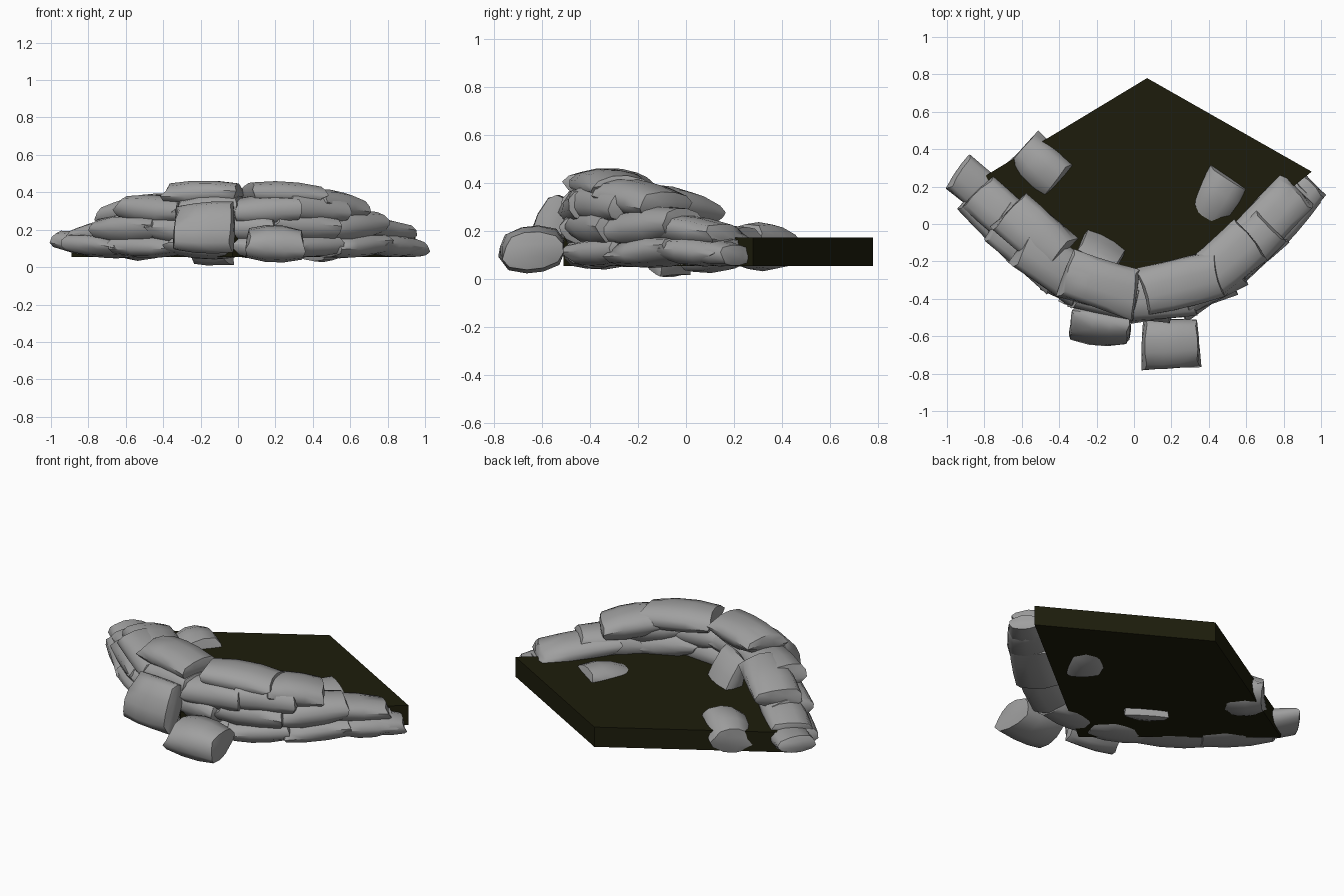
import bpy, bmesh, math, random
from mathutils import Vector, Euler

if "Cube" in bpy.data.objects:
    bpy.data.objects.remove(bpy.data.objects["Cube"])

random.seed(11)


def material(name, rgb):
    m = bpy.data.materials.new(name)
    m.diffuse_color = (*rgb, 1)
    m.use_nodes = True
    m.node_tree.nodes["Principled BSDF"].inputs["Base Color"].default_value = m.diffuse_color
    return m


STONE = material("grey stone", (0.35, 0.35, 0.35))
EARTH = material("dark earth", (0.0125, 0.012, 0.0035))


def finish(name, bm, mat):
    bmesh.ops.recalc_face_normals(bm, faces=bm.faces)
    me = bpy.data.meshes.new(name)
    bm.to_mesh(me)
    bm.free()
    me.materials.append(mat)
    ob = bpy.data.objects.new(name, me)
    bpy.context.collection.objects.link(ob)
    return ob


def stone(name, loc, size, yaw, pitch=0, roll=0):
    """Pillow-shaped block: blunt ends along x, swollen across the middle."""
    bm = bmesh.new()
    bmesh.ops.create_cube(bm, size=2)
    bmesh.ops.subdivide_edges(bm, edges=bm.edges[:], cuts=2, use_grid_fill=True)
    corner = {}
    for v in bm.verts:
        x, y, z = v.co
        key = (x > 0, y > 0, z > 0)
        if key not in corner:
            corner[key] = Vector([random.uniform(-.13, .13) for _ in range(3)])
        v.co.x = x * (1 - .02 * y * y - .07 * z * z)
        v.co.y = y * (1 - .03 * x * x - .22 * z * z)
        v.co.z = z * (1 - .22 * x * x - .24 * y * y)
        v.co += corner[key] * abs(x * y)
    rot = Euler([math.radians(a) for a in (roll, pitch, yaw)]).to_matrix()
    for v in bm.verts:
        v.co = rot @ Vector([c * s / 2 for c, s in zip(v.co, size)]) + Vector(loc)
    ob = finish(name, bm, STONE)
    bpy.context.view_layer.objects.active = ob
    ob.select_set(True)
    bpy.ops.object.shade_smooth_by_angle(angle=math.radians(50))
    ob.select_set(False)


# earth slab, its near corner buried in the wall
bm = bmesh.new()
base = [bm.verts.new((x, y, .055)) for x, y in
        ((.07, .78), (-.89, .2), (-.03, -.51), (.95, .28))]
face = bm.faces.new(base)
top = bmesh.ops.extrude_face_region(bm, geom=[face])
bmesh.ops.translate(bm, vec=(0, 0, .12),
                    verts=[g for g in top["geom"] if isinstance(g, bmesh.types.BMVert)])
finish("earth_slab", bm, EARTH)

# buried courses follow the curved wall line
PATH = [Vector(p) for p in ((-.89, .20), (-.68, -.02), (-.42, -.25), (-.16, -.38),
                            (.1, -.41), (.36, -.34), (.58, -.17), (.78, .05), (.92, .19))]


def along(u):
    t = min(max(u, 0), .9999) * (len(PATH) - 1)
    i = int(t)
    return PATH[i].lerp(PATH[i + 1], t - i)


for course, (u0, u1, count, z, height) in enumerate((
        (.03, .97, 7, .115, .13), (.11, .83, 5, .21, .17), (.18, .72, 4, .30, .17))):
    for i in range(count):
        a = along(u0 + (u1 - u0) * i / count)
        b = along(u0 + (u1 - u0) * (i + 1) / count)
        mid, d = (a + b) / 2, b - a
        stone(f"wall_stone_{course}_{i}", (mid.x, mid.y, z + random.uniform(-.01, .01)),
              (d.length + .07, .26, height),
              math.degrees(math.atan2(d.y, d.x)) + random.uniform(-5, 5),
              random.uniform(-5, 5), random.uniform(-8, 8))

# visible capping stones: x, y, z, length, width, thickness, yaw, pitch
CAPS = ((-.82, .18, .125, .34, .22, .12, -41, 9),
        (-.71, .06, .18, .36, .24, .14, -40, -8),
        (-.53, -.05, .305, .38, .27, .15, -42, -12),
        (-.18, -.32, .395, .41, .26, .14, -18, 0),
        (.25, -.32, .39, .40, .27, .14, 13, 3),
        (.50, -.19, .335, .36, .27, .15, 42, 10),
        (.72, .02, .20, .46, .25, .13, 47, 6),
        (.88, .13, .11, .24, .20, .11, 45, 5))
for i, (x, y, z, l, w, h, yaw, pitch) in enumerate(CAPS):
    stone(f"capping_stone_{i}", (x, y, z), (l, w, h), yaw, pitch)

# fallen stones around the wall and on the slab
stone("leaning_stone_front", (-.18, -.555, .21), (.33, .29, .16), -8, 0, 68)
stone("fallen_stone_front", (.195, -.64, .125), (.31, .27, .20), 2, 2, 6)
stone("fallen_stone_left", (-.50, .31, .135), (.27, .25, .20), -45, -6, 8)
stone("fallen_stone_right", (.45, .14, .125), (.26, .25, .19), 58, -8, 6)
stone("leaning_stone_inside", (-.17, -.13, .17), (.24, .36, .12), -28, 0, -62)
